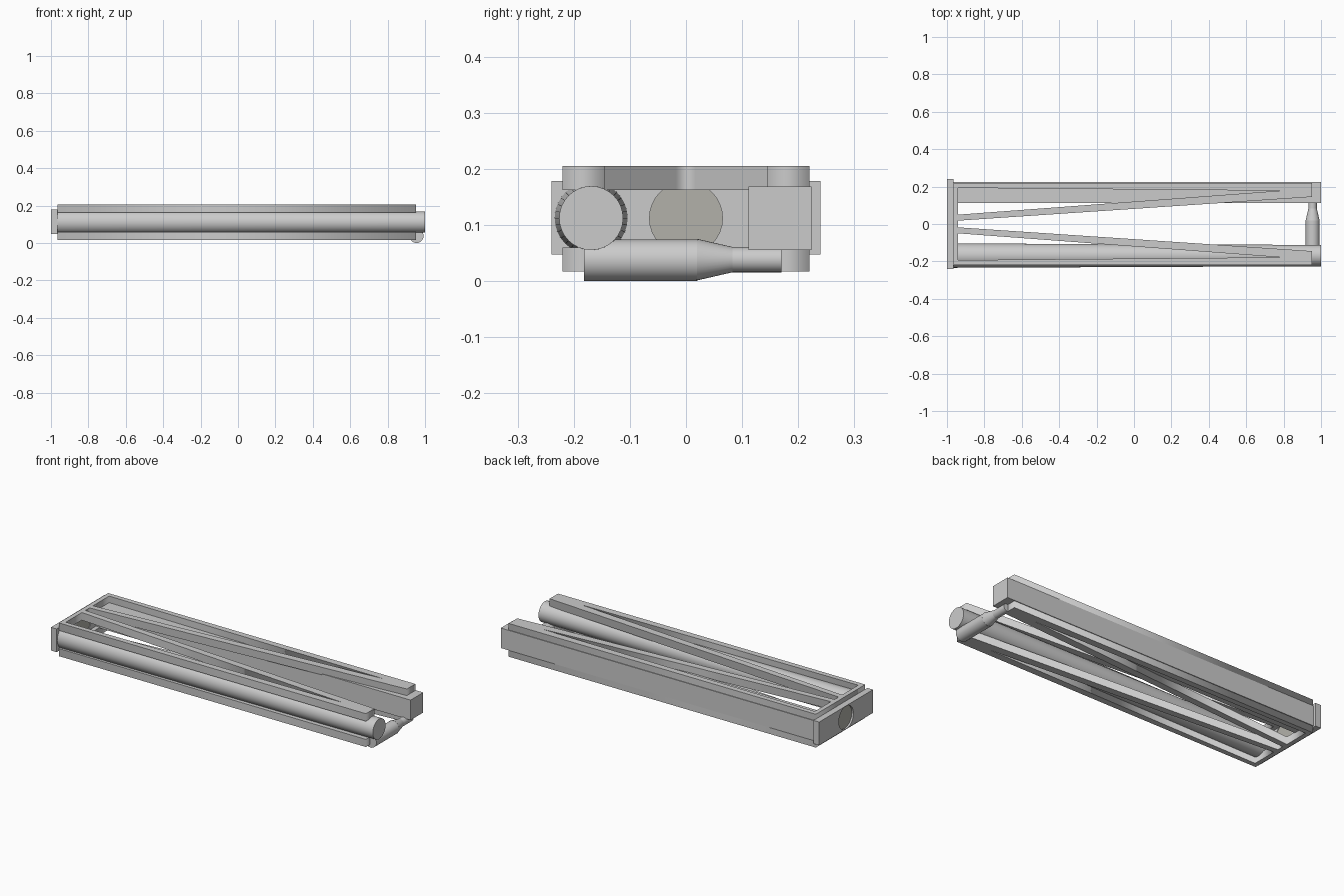
import bpy
from math import pi

if "Cube" in bpy.data.objects:
    bpy.data.objects.remove(bpy.data.objects["Cube"])

def box(name, x0, x1, y0, y1, z0, z1):
    bpy.ops.mesh.primitive_cube_add(size=1, location=((x0+x1)/2, (y0+y1)/2, (z0+z1)/2))
    o = bpy.context.object
    o.name = name
    o.scale = (x1-x0, y1-y0, z1-z0)
    bpy.ops.object.transform_apply(location=False, rotation=False, scale=True)
    return o

def cone(name, axis, a, b, r1, r2, p, q, n=32):
    """Tapered round bar from a to b along x or y; p, q are the other coordinates."""
    m = (a+b)/2
    loc, rot = ((m, p, q), (0, pi/2, 0)) if axis == 'x' else ((p, m, q), (-pi/2, 0, 0))
    bpy.ops.mesh.primitive_cone_add(vertices=n, radius1=r1, radius2=r2, depth=b-a,
                                    location=loc, rotation=rot)
    o = bpy.context.object
    o.name = name
    bpy.ops.object.shade_smooth_by_angle(angle=0.5)
    return o

def frame(name, z0, z1):
    """Flat frame with a tapering centre notch and two long triangular openings."""
    outer = [(-.965, -.22), (.953, -.22), (.953, -.145), (-.94, -.018),
             (-.94, .018), (.953, .145), (.953, .22), (-.965, .22)]
    hole = [(-.94, .05), (.78, .178), (-.94, .193)]
    cu = bpy.data.curves.new(name, 'CURVE')
    cu.dimensions = '2D'
    cu.fill_mode = 'BOTH'
    cu.extrude = (z1-z0)/2
    for pts in (outer, hole, [(x, -y) for x, y in hole]):
        s = cu.splines.new('POLY')
        s.points.add(len(pts)-1)
        for sp, (x, y) in zip(s.points, pts):
            sp.co = (x, y, 0, 1)
        s.use_cyclic_u = True
    o = bpy.data.objects.new(name, cu)
    o.location.z = (z0+z1)/2
    bpy.context.collection.objects.link(o)
    bpy.ops.object.select_all(action='DESELECT')
    o.select_set(True)
    bpy.context.view_layer.objects.active = o
    bpy.ops.object.convert(target='MESH')

# Upper and lower frames
frame("upper_frame", .162, .205)
frame("lower_frame", .017, .06)

# Long round tube and square beam
cone("round_tube", 'x', -.966, 1, .065, .057, -.169, .112)
box("square_beam", -.966, 1, .111, .224, .055, .168)

# End plate with a round port
plate = box("end_plate", -1, -.965, -.24, .24, .047, .178)
cutter = cone("port_cutter", 'x', -1.05, -.9, .065, .065, 0, .112)
cutter.hide_render = True
cutter.hide_set(True)
mod = plate.modifiers.new("port", 'BOOLEAN')
mod.object = cutter
mod.operation = 'DIFFERENCE'
disc = cone("port_disc", 'x', -.99, -.968, .065, .065, 0, .112)
mat = bpy.data.materials.new("port_grey")
mat.diffuse_color = (.45, .44, .4, 1)
mat.use_nodes = True
mat.node_tree.nodes["Principled BSDF"].inputs["Base Color"].default_value = mat.diffuse_color
disc.data.materials.append(mat)

# Stepped cross cylinder under the free end
cone("cross_barrel", 'y', -.182, .02, .037, .037, .955, .037)
cone("cross_taper", 'y', .02, .083, .037, .0225, .955, .038)
cone("cross_rod", 'y', .083, .17, .0225, .0225, .955, .038)
